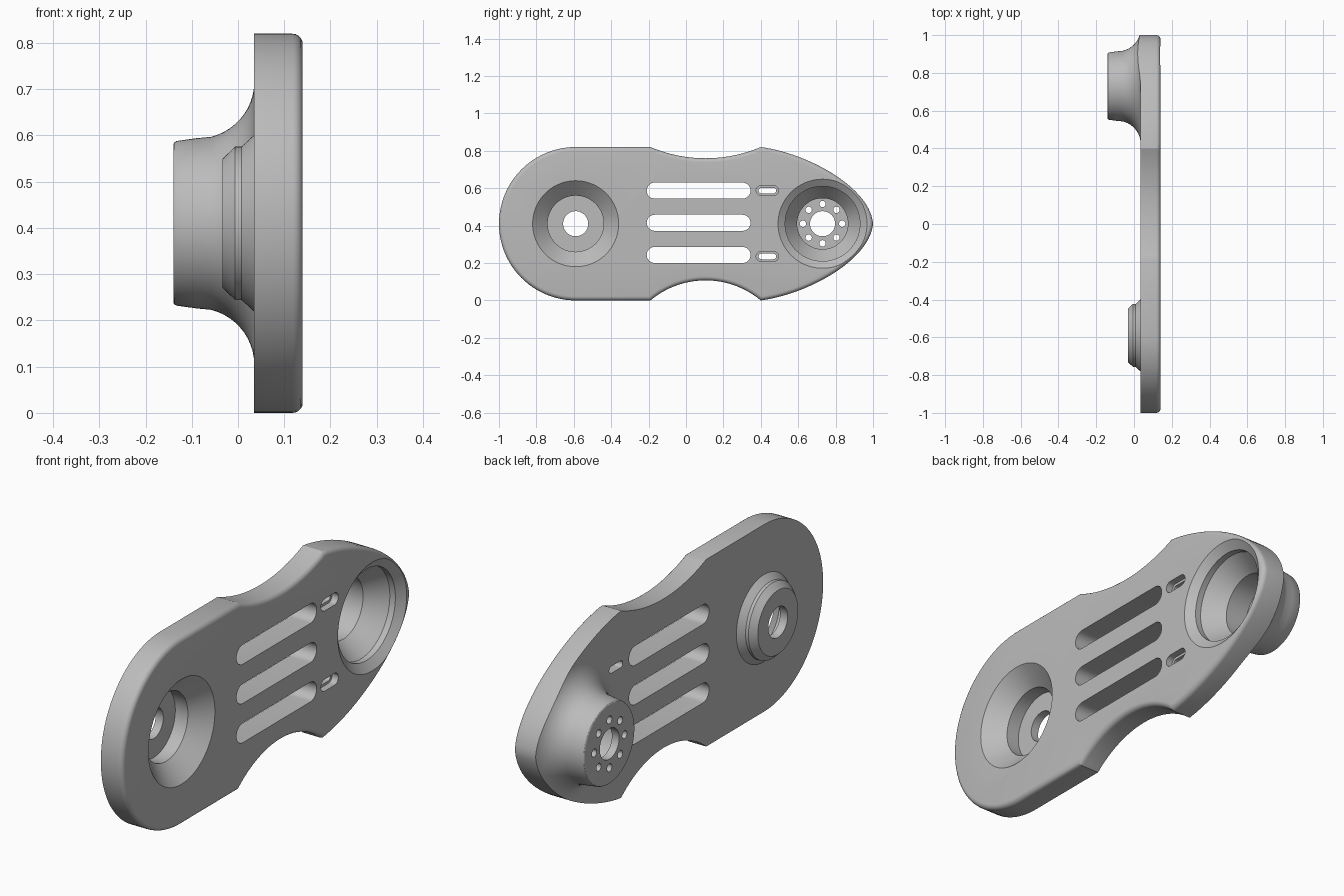
import bpy, bmesh, math
from mathutils import Vector

if "Cube" in bpy.data.objects:
    bpy.data.objects.remove(bpy.data.objects["Cube"])

MID = 0.41             # height of the long axis
BACK, FACE = 0.035, 0.14   # plate thickness along x
SMALL_Y, LARGE_Y = -0.59, 0.73

grey = bpy.data.materials.new("satin grey")
grey.use_nodes = True
grey.diffuse_color = (0.5, 0.5, 0.5, 1)
grey.node_tree.nodes["Principled BSDF"].inputs["Base Color"].default_value = (0.5, 0.5, 0.5, 1)


def finish(name, bm):
    bmesh.ops.recalc_face_normals(bm, faces=bm.faces)
    mesh = bpy.data.meshes.new(name)
    bm.to_mesh(mesh)
    bm.free()
    mesh.materials.append(grey)
    obj = bpy.data.objects.new(name, mesh)
    bpy.context.collection.objects.link(obj)
    return obj


def prism(name, outline, x0, x1, fillet=0):
    """Extrude a (y, z) outline along x, optionally rounding the +x rim."""
    bm = bmesh.new()
    base = bm.faces.new([bm.verts.new((x0, y, z)) for y, z in outline])
    ext = bmesh.ops.extrude_face_region(bm, geom=[base])["geom"]
    top = [v for v in ext if isinstance(v, bmesh.types.BMVert)]
    bmesh.ops.translate(bm, verts=top, vec=(x1 - x0, 0, 0))
    if fillet:
        rim = [e for e in bm.edges if all(v in top for v in e.verts)]
        bmesh.ops.bevel(bm, geom=rim, offset=fillet, segments=5, profile=0.5, affect='EDGES')
    return finish(name, bm)


def revolve(name, profile, y, z=MID, steps=96):
    """Spin an (x, radius) profile about an axis parallel to x."""
    bm = bmesh.new()
    rings = []
    for x, r in profile:
        rings.append([bm.verts.new((x, y + r * math.cos(a), z + r * math.sin(a)))
                      for a in (2 * math.pi * i / steps for i in range(steps))])
    for a, b in zip(rings, rings[1:]):
        for i in range(steps):
            j = (i + 1) % steps
            bm.faces.new((a[i], a[j], b[j], b[i]))
    bm.faces.new(rings[0])
    bm.faces.new(rings[-1])
    return finish(name, bm)


def slot(name, y0, y1, z, r, x0, x1):
    """Round-ended slot cutter."""
    pts = []
    for cy, start in ((y1 - r, -90), (y0 + r, 90)):
        for i in range(17):
            a = math.radians(start + 180 * i / 16)
            pts.append((cy + r * math.cos(a), z + r * math.sin(a)))
    return prism(name, pts, x0, x1)


def combine(target, other, operation):
    mod = target.modifiers.new(operation.lower(), 'BOOLEAN')
    mod.operation, mod.object, mod.solver = operation, other, 'EXACT'
    bpy.ops.object.select_all(action='DESELECT')
    bpy.context.view_layer.objects.active = target
    target.select_set(True)
    bpy.ops.object.modifier_apply(modifier=mod.name)
    bpy.data.objects.remove(other)


def waist(y0, y1, z, depth, n=28):
    """Shallow circular arc between two points at the same height."""
    half, sag = (y1 - y0) / 2, abs(depth)
    rad = (half * half + sag * sag) / (2 * sag)
    for i in range(n + 1):
        t = -half + 2 * half * i / n
        drop = math.sqrt(rad * rad - t * t) - (rad - sag)
        yield ((y0 + y1) / 2 + t, z + math.copysign(drop, depth))


def nose(n=14):
    """Pointed end, upper half, from the waist corner to the tip."""
    p = [Vector(c) for c in ((0.40, 0.41), (0.66, 0.375), (0.985, 0.19), (1.0, 0.0))]
    for i in range(1, 2 * n):
        t = i / (2 * n)
        q = (p[0] * (1 - t) ** 3 + p[1] * 3 * t * (1 - t) ** 2
             + p[2] * 3 * t * t * (1 - t) + p[3] * t ** 3)
        yield (q.x, q.y)


# Plate outline: round end, lower waist, pointed end, upper waist
outline = [(SMALL_Y + MID * math.cos(a), MID + MID * math.sin(a))
           for a in (math.radians(90 + 180 * i / 48) for i in range(49))]
outline += list(waist(-0.19, 0.40, 0.0, 0.107))
upper_nose = list(nose())
outline += [(y, MID - h) for y, h in upper_nose] + [(1.0, MID)]
outline += [(y, MID + h) for y, h in reversed(upper_nose)]
outline += list(reversed(list(waist(-0.19, 0.40, 2 * MID, -0.06))))
arm = prism("arm_plate", outline, -0.3, FACE, fillet=0.022)

# Slab with both hubs, trimmed by the outline
slab = prism("slab", [(-2, -2), (2, -2), (2, 2), (-2, 2)], BACK, 0.3)
large_hub = [(-0.14, 0.171), (-0.138, 0.175), (-0.133, 0.178), (-0.09, 0.184)]
for i in range(1, 13):     # flared foot
    a = math.radians(8 + 82 * i / 12)
    large_hub.append((-0.09 + 0.125 * math.sin(a), 0.305 - 0.122 * math.cos(a)))
large_hub.append((0.1, 0.305))
small_hub = [(-0.033, 0.14), (-0.006, 0.166), (0.008, 0.166), (BACK, 0.191), (0.1, 0.191)]
combine(slab, revolve("large_hub", large_hub, LARGE_Y), 'UNION')
combine(slab, revolve("small_hub", small_hub, SMALL_Y), 'UNION')
combine(arm, slab, 'INTERSECT')

# Stepped recesses with centre bores
small_recess = [(-0.1, 0.067), (0.004, 0.067), (0.004, 0.15), (0.065, 0.15),
                (FACE, 0.23), (0.2, 0.23)]
large_recess = [(-0.2, 0.067), (-0.105, 0.067), (-0.105, 0.136), (0.0, 0.136),
                (0.085, 0.20), (0.112, 0.20), (FACE, 0.238), (0.2, 0.238)]
combine(arm, revolve("small_recess", small_recess, SMALL_Y), 'DIFFERENCE')
combine(arm, revolve("large_recess", large_recess, LARGE_Y), 'DIFFERENCE')

# Ring of bolt holes in the large hub
for i in range(8):
    a = math.tau * i / 8
    hole = revolve("bolt_hole", [(-0.2, 0.017), (-0.05, 0.017)],
                   LARGE_Y + 0.105 * math.cos(a), MID + 0.105 * math.sin(a), 20)
    combine(arm, hole, 'DIFFERENCE')

# Long lightening slots and small stepped slots
for z in (0.243, 0.415, 0.587):
    combine(arm, slot("long_slot", -0.21, 0.345, z, 0.043, -0.1, 0.2), 'DIFFERENCE')
for z in (0.235, 0.587):
    combine(arm, slot("slot_step", 0.375, 0.495, z, 0.026, 0.11, 0.2), 'DIFFERENCE')
    combine(arm, slot("short_slot", 0.388, 0.482, z, 0.015, -0.1, 0.2), 'DIFFERENCE')

bpy.ops.object.select_all(action='DESELECT')
arm.select_set(True)
bpy.context.view_layer.objects.active = arm
bpy.ops.object.shade_smooth_by_angle(angle=math.radians(25))
